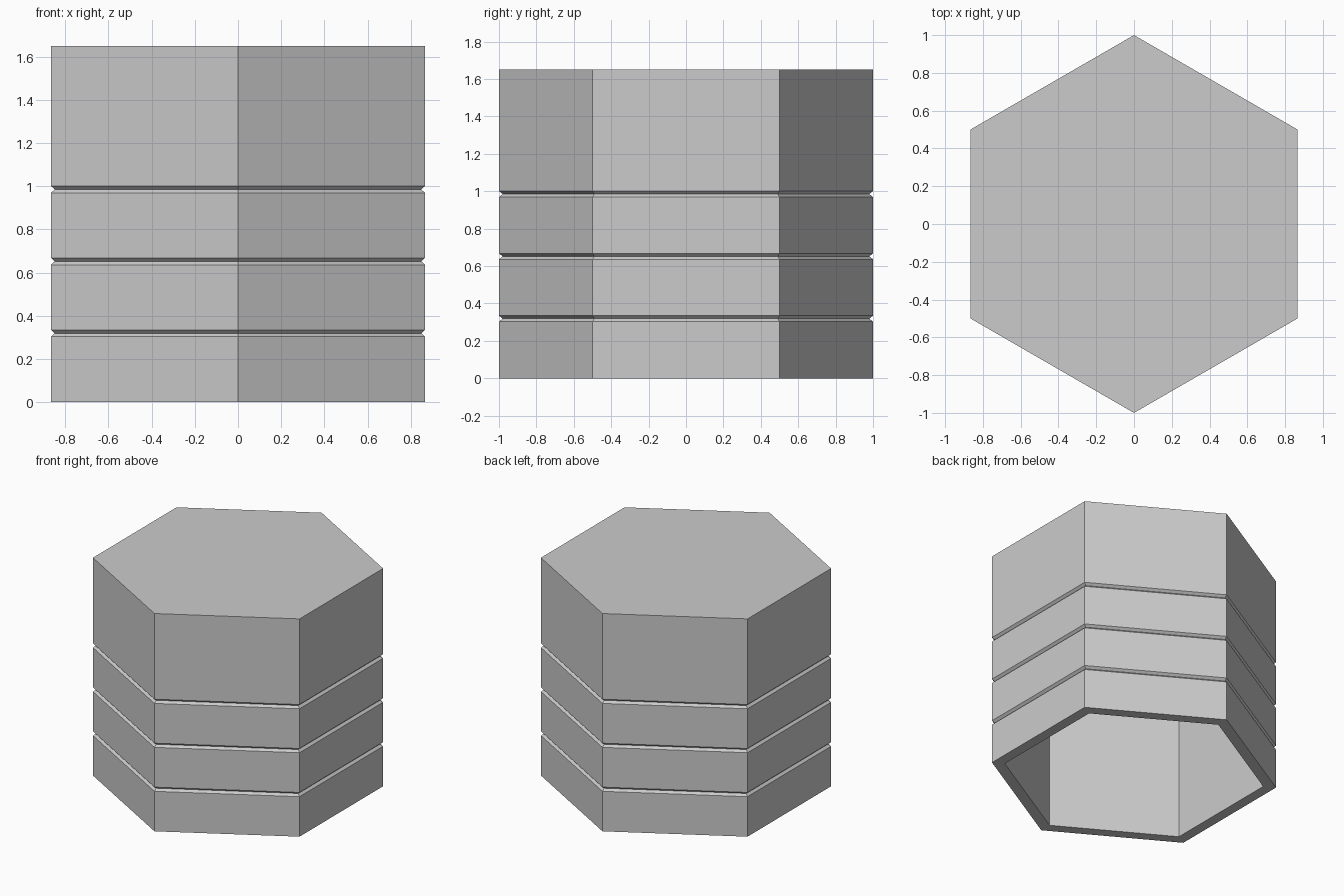
import bpy
import bmesh
from math import cos, sin, radians

cube = bpy.data.objects.get("Cube")
if cube:
    bpy.data.objects.remove(cube, do_unlink=True)

SIDES = 6
HEIGHT = 1.65
GROOVES = (0.319, 0.652, 0.985)   # centre heights of the V grooves
HALF, DEPTH = 0.016, 0.02         # groove half height and depth
INNER, CEILING = 0.91, 1.57       # hollow radius and height

# Plain grey material
grey = bpy.data.materials.new("grey")
grey.use_nodes = True
colour = (0.6, 0.6, 0.6, 1)
grey.diffuse_color = colour
grey.node_tree.nodes["Principled BSDF"].inputs["Base Color"].default_value = colour

# Wall section: inner ceiling, down to the rim, up the grooved outside to the top
profile = [(INNER, CEILING), (INNER, 0), (1, 0)]
for z in GROOVES:
    profile += [(1, z - HALF), (1 - DEPTH, z), (1, z + HALF)]
profile.append((1, HEIGHT))

# Sweep the section around the hexagon, with a corner at the front
bm = bmesh.new()
rings = []
for r, z in profile:
    angles = [radians(-90 + 360 * i / SIDES) for i in range(SIDES)]
    rings.append([bm.verts.new((r * cos(a), r * sin(a), z)) for a in angles])
for low, high in zip(rings, rings[1:]):
    for i in range(SIDES):
        j = (i + 1) % SIDES
        bm.faces.new((low[i], low[j], high[j], high[i]))

# Close the top and the hollow's ceiling
bm.faces.new(rings[-1])
bm.faces.new(reversed(rings[0]))
bmesh.ops.recalc_face_normals(bm, faces=bm.faces)

mesh = bpy.data.meshes.new("hexagonal_cap")
bm.to_mesh(mesh)
bm.free()
mesh.materials.append(grey)
cap = bpy.data.objects.new("hexagonal_cap", mesh)
bpy.context.scene.collection.objects.link(cap)
